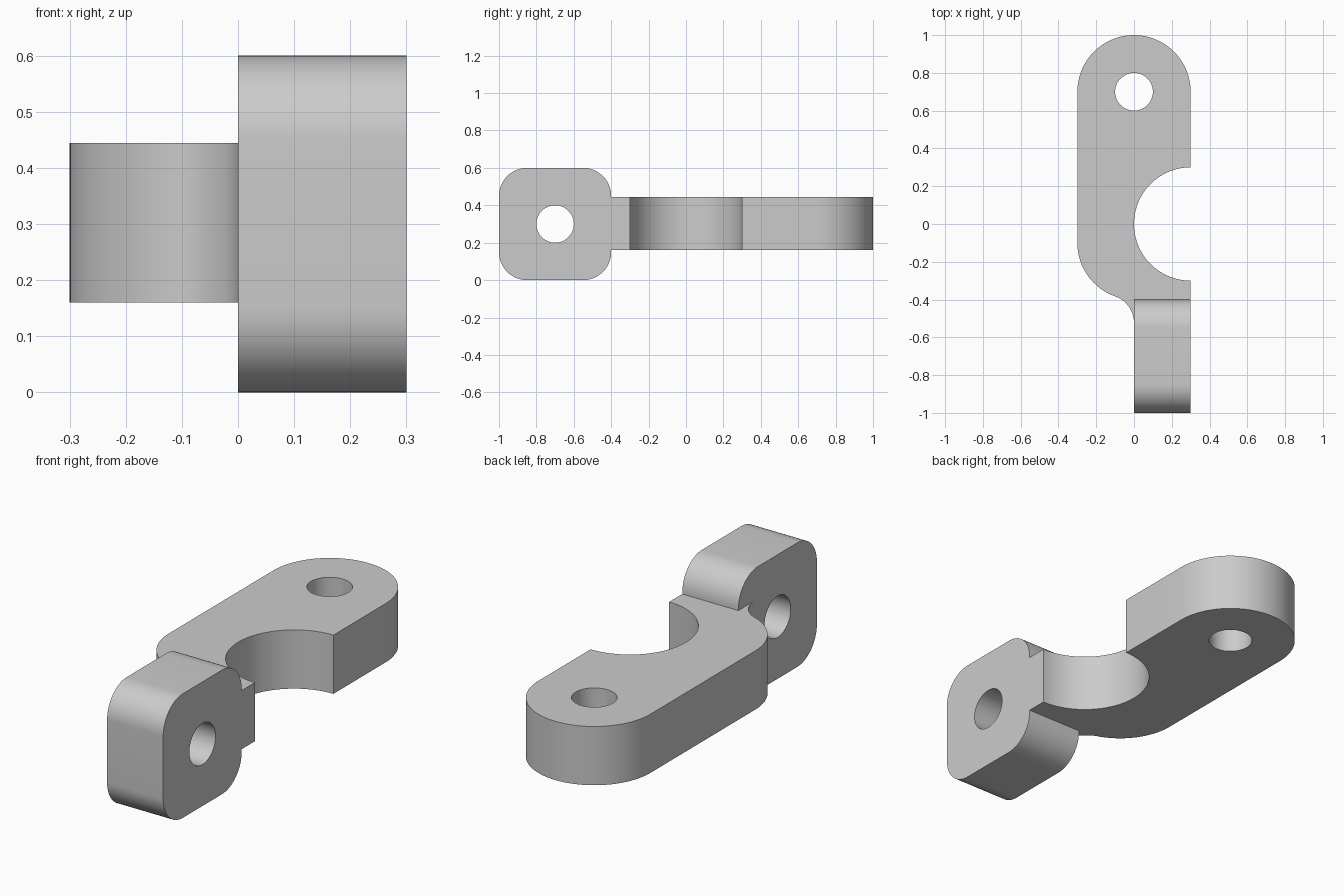
import bpy, bmesh
from math import sin, cos, pi, radians, acos, sqrt
from mathutils import Matrix, Vector

cube = bpy.data.objects.get("Cube")
if cube:
    bpy.data.objects.remove(cube, do_unlink=True)

grey = bpy.data.materials.new("plain grey")
grey.use_nodes = True
colour = (0.6, 0.6, 0.6, 1)
grey.diffuse_color = colour
grey.node_tree.nodes["Principled BSDF"].inputs["Base Color"].default_value = colour


def arc(cx, cy, r, start, end, steps=24):
    """Points along an arc, angles in degrees."""
    angles = [radians(start + (end - start) * i / steps) for i in range(steps + 1)]
    return [(cx + r * cos(a), cy + r * sin(a)) for a in angles]


def prism(name, outline, depth, matrix):
    """Extrude a flat outline along its normal, then place it with the matrix."""
    bm = bmesh.new()
    base = bm.faces.new([bm.verts.new((u, v, 0)) for u, v in outline])
    top = bmesh.ops.extrude_face_region(bm, geom=[base])["geom"]
    bmesh.ops.translate(bm, vec=(0, 0, depth),
                        verts=[v for v in top if isinstance(v, bmesh.types.BMVert)])
    bmesh.ops.transform(bm, matrix=matrix, verts=bm.verts)
    bmesh.ops.recalc_face_normals(bm, faces=bm.faces)
    mesh = bpy.data.meshes.new(name)
    bm.to_mesh(mesh)
    bm.free()
    mesh.materials.append(grey)
    ob = bpy.data.objects.new(name, mesh)
    bpy.context.collection.objects.link(ob)
    return ob


def drill(ob, u, v, depth, matrix, radius=0.1):
    """Cut a round hole through a part, along its extrusion."""
    circle = arc(u, v, radius, 0, 360, 48)[:-1]
    cutter = prism("hole_cutter", circle, depth + 0.2,
                   matrix @ Matrix.Translation((0, 0, -0.1)))
    cutter.hide_render = True
    mod = ob.modifiers.new("hole", 'BOOLEAN')
    mod.operation, mod.solver, mod.object = 'DIFFERENCE', 'EXACT', cutter
    bpy.ops.object.select_all(action='DESELECT')
    bpy.context.view_layer.objects.active = ob
    ob.select_set(True)
    bpy.ops.object.modifier_apply(modifier=mod.name)
    bpy.data.objects.remove(cutter, do_unlink=True)
    bpy.ops.object.shade_smooth_by_angle(angle=radians(30))


# Horizontal arm: rounded ends, a fillet into the lug and a half-round bite
fillet_r, end_r, end_y = 0.15, 0.3, -0.1
reach = end_r + fillet_r
drop = sqrt(reach ** 2 - fillet_r ** 2)
turn = acos(fillet_r / reach) * 180 / pi
outline = arc(0, 0.7, end_r, 0, 180, 48)
outline += arc(0, end_y, end_r, 180, 360 - turn - 2 * (90 - turn))
outline += arc(-fillet_r, end_y - drop, fillet_r, turn, 0)[1:]
outline += [(0, -0.4), (0.3, -0.4)]
outline += arc(0.3, 0, 0.3, 270, 90, 48)
flat = Matrix.Translation((0, 0, 0.16))
arm = prism("arm", outline, 0.284, flat)
drill(arm, 0, 0.7, 0.284, flat)

# Upright lug: rounded square standing in the y-z plane
lug_outline = []
for i, (su, sv) in enumerate([(1, 1), (-1, 1), (-1, -1), (1, -1)]):
    lug_outline += arc(-0.7 + 0.15 * su, 0.3 + 0.15 * sv, 0.15, 90 * i, 90 * i + 90, 16)
upright = Matrix(((0, 0, 1, 0), (1, 0, 0, 0), (0, 1, 0, 0), (0, 0, 0, 1)))
lug = prism("lug", lug_outline, 0.3, upright)
drill(lug, -0.7, 0.3, 0.3, upright)
